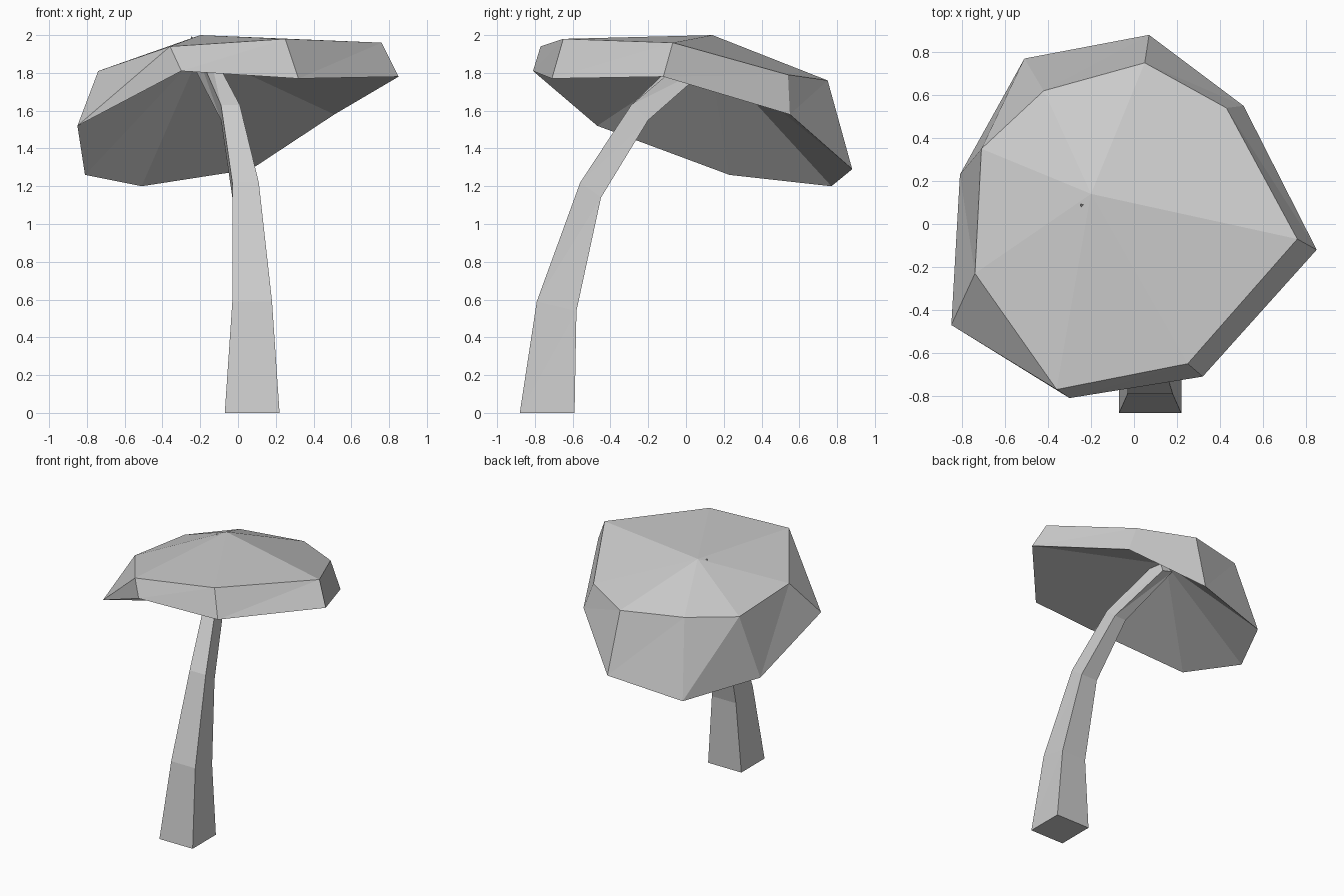
import bpy
import bmesh

default_cube = bpy.data.objects.get("Cube")
if default_cube:
    bpy.data.objects.remove(default_cube, do_unlink=True)


def make_material(name, colour):
    material = bpy.data.materials.new(name)
    material.use_nodes = True
    material.diffuse_color = colour
    material.node_tree.nodes["Principled BSDF"].inputs["Base Color"].default_value = colour
    return material


def finish_object(name, bm, material):
    """Turn a bmesh into a flat shaded object with outward normals."""
    bmesh.ops.recalc_face_normals(bm, faces=bm.faces[:])
    mesh = bpy.data.meshes.new(name)
    bm.to_mesh(mesh)
    bm.free()
    mesh.materials.append(material)
    obj = bpy.data.objects.new(name, mesh)
    bpy.context.collection.objects.link(obj)
    return obj


def add_ring(bm, points):
    return [bm.verts.new(point) for point in points]


def add_fan(bm, ring, centre):
    """Close a ring with triangles that meet at one point."""
    tip = bm.verts.new(centre)
    for i, vert in enumerate(ring):
        bm.faces.new((vert, ring[(i + 1) % len(ring)], tip))


def bridge(bm, lower, upper):
    """Join two rings with pairs of triangles, all split the same way."""
    for i in range(len(lower)):
        j = (i + 1) % len(lower)
        bm.faces.new((lower[i], lower[j], upper[j]))
        bm.faces.new((lower[i], upper[j], upper[i]))


grey = make_material("light grey", (0.6, 0.6, 0.6, 1.0))

# Cap: an uneven eight-sided rim, a shoulder ring, a low peak and a hollow underside
rim_points = [
    (0.07, 0.88, 1.29), (-0.51, 0.77, 1.20), (-0.81, 0.23, 1.26), (-0.85, -0.47, 1.52),
    (-0.30, -0.81, 1.81), (0.32, -0.71, 1.77), (0.85, -0.12, 1.78), (0.51, 0.55, 1.58),
]
shoulder_points = [
    (0.05, 0.75, 1.76), (-0.42, 0.62, 1.78), (-0.71, 0.35, 1.76), (-0.74, -0.23, 1.81),
    (-0.36, -0.77, 1.94), (0.25, -0.65, 1.98), (0.76, -0.07, 1.96), (0.43, 0.54, 1.79),
]
bm = bmesh.new()
rim = add_ring(bm, rim_points)
shoulder = add_ring(bm, shoulder_points)
bridge(bm, rim, shoulder)
add_fan(bm, shoulder, (-0.20, 0.14, 2.0))
add_fan(bm, rim, (-0.20, 0.12, 1.91))
finish_object("mushroom_cap", bm, grey)

# Stem: square sections that taper and bend backwards into the cap
# left x, right x, front y, front z, back y, back z, roll
stem_sections = [
    (-0.07, 0.22, -0.88, 0.0, -0.59, 0.0, 0),
    (-0.03, 0.18, -0.79, 0.59, -0.58, 0.54, 0),
    (-0.03, 0.11, -0.56, 1.22, -0.45, 1.14, 0),
    (-0.09, 0.01, -0.29, 1.63, -0.20, 1.55, 0),
    (-0.25, -0.16, 0.09, 1.95, 0.13, 1.84, 0.045),
]
bm = bmesh.new()
rings = []
for x_min, x_max, front_y, front_z, back_y, back_z, roll in stem_sections:
    rings.append(add_ring(bm, [
        (x_min, front_y, front_z + roll), (x_max, front_y, front_z),
        (x_max, back_y, back_z), (x_min, back_y, back_z + roll / 2),
    ]))
for lower, upper in zip(rings, rings[1:]):
    bridge(bm, lower, upper)
bm.faces.new(rings[0])
bm.faces.new(rings[-1])
finish_object("mushroom_stem", bm, grey)
